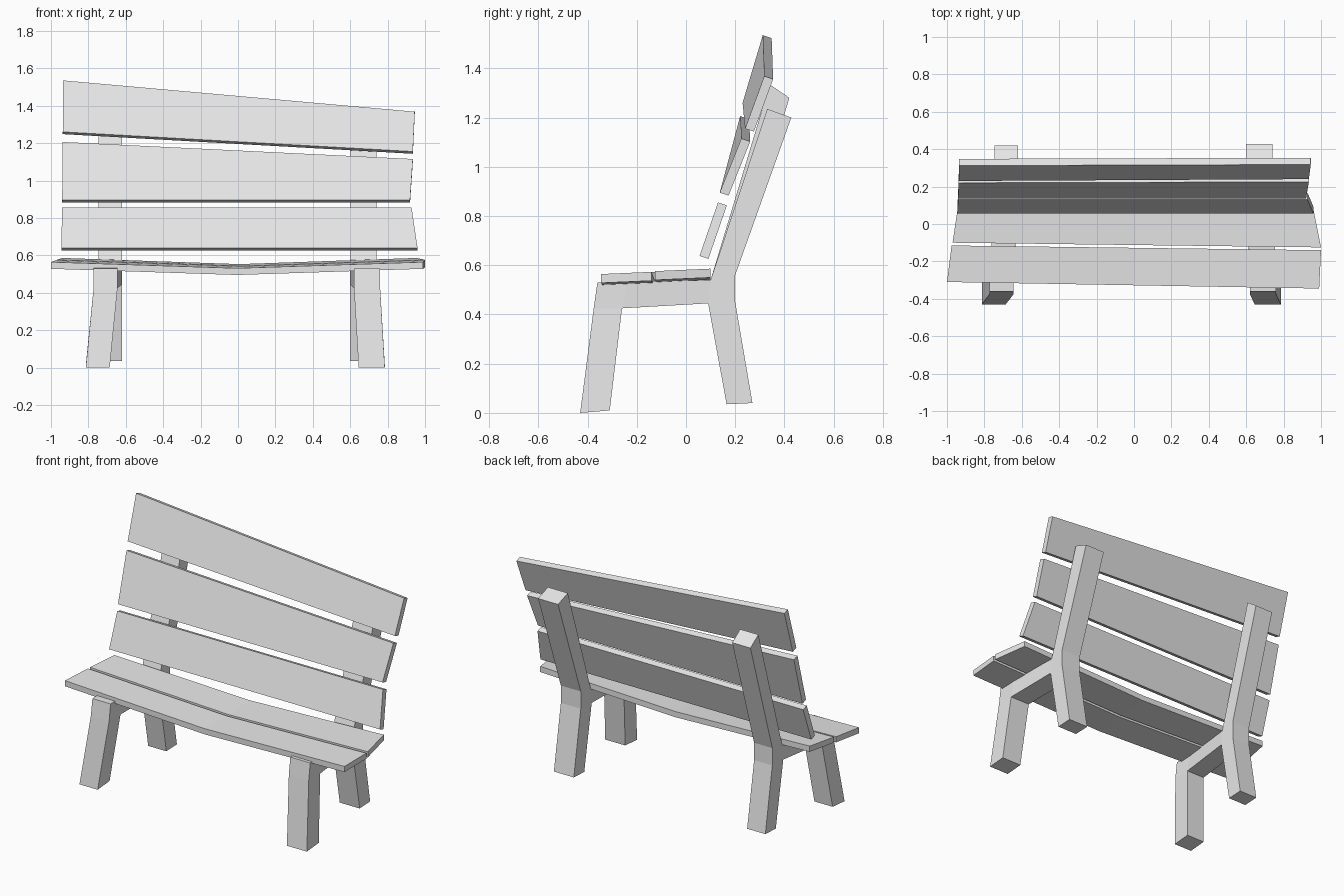
import bpy, bmesh
from mathutils import Vector

default_cube = bpy.data.objects.get("Cube")
if default_cube:
    bpy.data.objects.remove(default_cube)

grey = bpy.data.materials.new("light grey")
grey.use_nodes = True
colour = (0.8, 0.8, 0.8, 1)
grey.diffuse_color = colour
grey.node_tree.nodes["Principled BSDF"].inputs["Base Color"].default_value = colour


def finish(name, bm):
    """Turn a bmesh into a flat shaded object."""
    bmesh.ops.recalc_face_normals(bm, faces=bm.faces[:])
    mesh = bpy.data.meshes.new(name)
    bm.to_mesh(mesh)
    bm.free()
    mesh.materials.append(grey)
    obj = bpy.data.objects.new(name, mesh)
    bpy.context.collection.objects.link(obj)


def plank(name, sections):
    """Join four-cornered cross-sections into a closed board."""
    bm = bmesh.new()
    rings = [[bm.verts.new(p) for p in s] for s in sections]
    bm.faces.new(rings[0])
    bm.faces.new(rings[-1])
    for a, b in zip(rings, rings[1:]):
        for i in range(4):
            j = (i + 1) % 4
            bm.faces.new((a[i], a[j], b[j], b[i]))
    finish(name, bm)


def frame(name, centre, half, foot_shift, front_shift, post_front, post_back):
    """One side frame: side profile cells, given width and closed at the rim."""
    profile = {
        "foot_front": (-0.43, 0.0), "foot_back": (-0.31, 0.01),
        "knee_back": (-0.26, 0.425), "knee_front": (-0.375, 0.425),
        "rail_front": (-0.36, 0.53), "rail_knee": (-0.24, 0.533),
        "hip_low": (0.09, 0.445), "hip_top": (0.1, 0.54),
        "hip_back_low": (0.2, 0.45), "hip_back_top": (0.2, 0.56),
        "heel_front": (0.165, 0.035), "heel_back": (0.27, 0.04),
        "post_front": post_front, "post_back": post_back,
    }
    cells = [
        "foot_front foot_back knee_back knee_front",
        "knee_front knee_back rail_knee rail_front",
        "knee_back hip_low hip_top rail_knee",
        "hip_low hip_back_low hip_back_top hip_top",
        "heel_front heel_back hip_back_low hip_low",
        "hip_top hip_back_top post_back post_front",
    ]
    bm = bmesh.new()
    sides = []
    for s in (-1, 1):
        verts = {}
        for key, (y, z) in profile.items():
            shift = foot_shift if "foot" in key else 0
            if "knee" in key or key == "rail_front":
                shift = front_shift
            verts[key] = bm.verts.new((centre + shift + s * half, y, z))
        sides.append(verts)
    for cell in cells:
        for verts in sides:
            bm.faces.new([verts[k] for k in cell.split()])
    # Close the rim between the two sides
    other = {sides[0][k]: sides[1][k] for k in profile}
    rim = [e for e in bm.edges if len(e.link_faces) == 1 and e.verts[0] in other]
    for e in rim:
        a, b = e.verts
        bm.faces.new((a, b, other[b], other[a]))
    finish(name, bm)


# Side frames with legs, seat rail and back post
frame("right_frame", -0.683, 0.064, -0.067, -0.025, (0.34, 1.335), (0.42, 1.28))
frame("left_frame", 0.67, 0.07, 0.045, 0.02, (0.33, 1.235), (0.428, 1.2))


# Sagging seat planks: outline corners as (x, y), heights at the ends
def seat_plank(name, right_edge, left_edge, z_front, z_back):
    thick, sag = 0.036, 0.033
    middle = [((a[0] + b[0]) / 2, (a[1] + b[1]) / 2)
              for a, b in zip(right_edge, left_edge)]
    sections = []
    for (f, b), drop in ((right_edge, 0), (middle, sag), (left_edge, 0)):
        zf, zb = z_front - drop, z_back - drop
        sections.append([(*f, zf), (*b, zb), (*b, zb + thick), (*f, zf + thick)])
    plank(name, sections)


seat_plank("front_seat_plank", ((-1.0, -0.31), (-0.975, -0.115)),
           ((0.99, -0.345), (1.0, -0.14)), 0.528, 0.537)
seat_plank("back_seat_plank", ((-0.97, -0.1), (-0.94, 0.1)),
           ((1.0, -0.125), (0.955, 0.1)), 0.54, 0.55)


# Leaning backrest planks: front face corners at each end
def back_plank(name, *ends):
    depth = Vector((0, 0.036, -0.012))
    sections = []
    for low, high in ends:
        low, high = Vector(low), Vector(high)
        sections.append([low, high, high + depth, low + depth])
    plank(name, sections)


back_plank("lower_back_plank",
           ((-0.945, 0.055, 0.638), (-0.94, 0.13, 0.855)),
           ((0.96, 0.055, 0.638), (0.928, 0.13, 0.855)))
back_plank("middle_back_plank",
           ((-0.94, 0.137, 0.895), (-0.938, 0.22, 1.206)),
           ((0.92, 0.137, 0.895), (0.935, 0.225, 1.115)))
back_plank("upper_back_plank",
           ((-0.937, 0.23, 1.26), (-0.935, 0.312, 1.535)),
           ((0.935, 0.24, 1.155), (0.945, 0.318, 1.368)))
